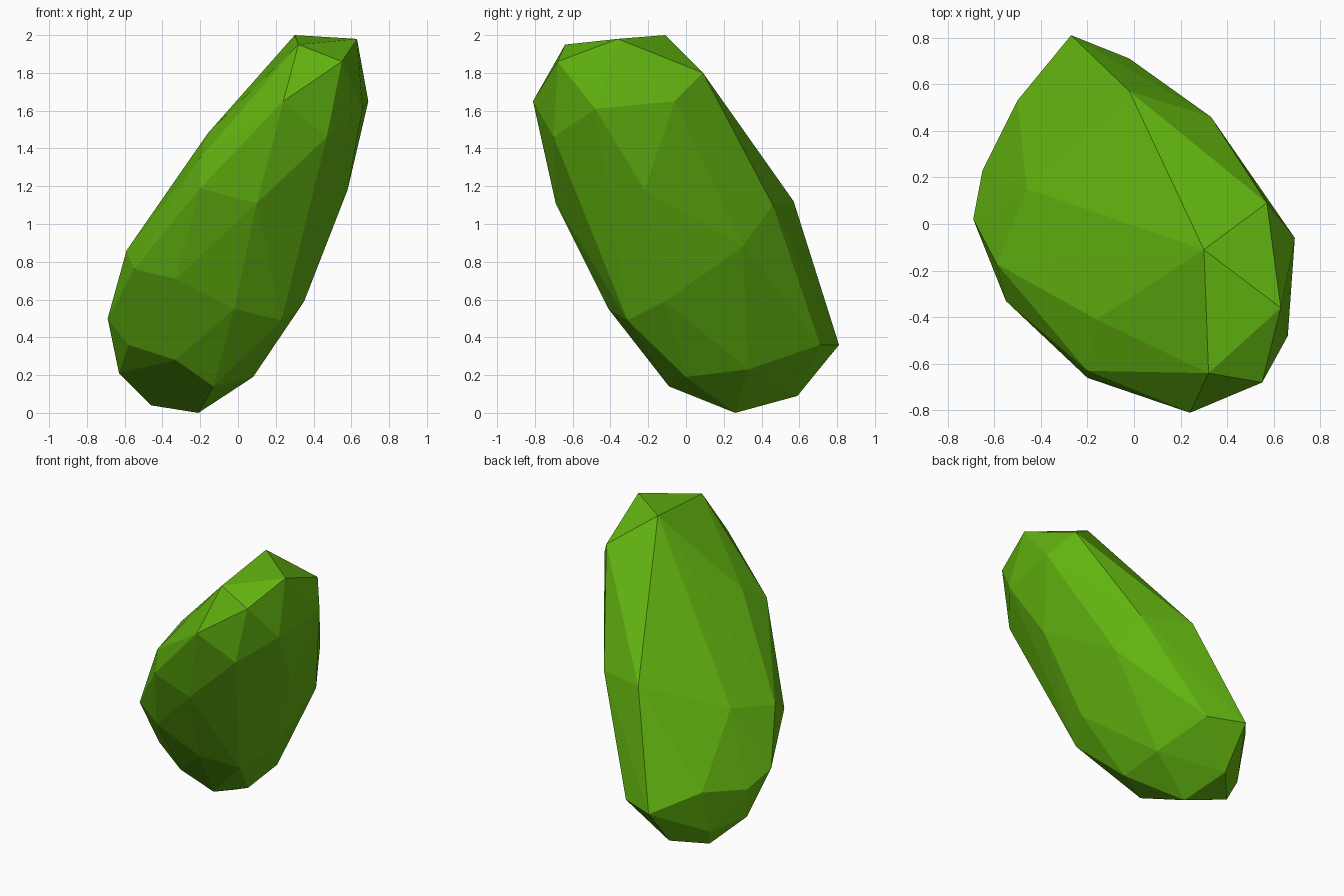
import bpy
import bmesh
from mathutils import Vector

# Remove the default object
default_cube = bpy.data.objects.get("Cube")
if default_cube:
    bpy.data.objects.remove(default_cube, do_unlink=True)


def flat_material(name, colour):
    material = bpy.data.materials.new(name)
    material.use_nodes = True
    material.diffuse_color = colour
    shader = material.node_tree.nodes["Principled BSDF"]
    shader.inputs["Base Color"].default_value = colour
    shader.inputs["Roughness"].default_value = 1
    return material


# Corner points of the faceted body, grouped by region from tip to base
tip = [(.30, -.11, 2), (.63, -.36, 1.98), (.32, -.64, 1.95),
       (.55, -.68, 1.86), (.57, .09, 1.8)]
shoulder = [(.69, -.06, 1.65), (.66, -.48, 1.61), (.24, -.81, 1.65),
            (.47, -.7, 1.46), (-.16, -.41, 1.48), (-.2, -.63, 1.35)]
waist = [(.58, -.22, 1.18), (.1, -.69, 1.11), (-.2, -.66, 1.19),
         (.31, -.46, .97), (.33, .46, 1.1), (-.02, .57, 1.12),
         (-.46, .15, .92), (-.59, -.17, .86), (-.55, -.33, .76),
         (.41, .3, .88), (-.33, -.45, .71)]
lower = [(.35, -.11, .59), (-.02, -.41, .55), (.23, -.31, .49),
         (-.69, .02, .5), (-.5, .53, .47), (-.65, .23, .42),
         (-.27, .81, .36), (-.02, .71, .36), (-.58, -.06, .36)]
base = [(-.33, -.18, .28), (.08, .33, .23), (.08, 0, .19),
        (-.63, .21, .21), (-.13, -.09, .14), (-.28, .59, .09),
        (-.5, .45, .16), (-.46, .39, .04), (-.21, .26, 0)]


def faceted_solid(name, regions, material):
    """Wrap a convex, flat-faced skin around the corner points."""
    bm = bmesh.new()
    for region in regions:
        for corner in region:
            bm.verts.new(Vector(corner))
    bmesh.ops.convex_hull(bm, input=list(bm.verts))

    # Drop any corner that ended up inside the skin
    loose = [vert for vert in bm.verts if not vert.link_faces]
    bmesh.ops.delete(bm, geom=loose, context="VERTS")
    bmesh.ops.recalc_face_normals(bm, faces=list(bm.faces))
    for face in bm.faces:
        face.smooth = False

    mesh = bpy.data.meshes.new(name)
    bm.to_mesh(mesh)
    bm.free()
    mesh.materials.append(material)
    solid = bpy.data.objects.new(name, mesh)
    bpy.context.collection.objects.link(solid)
    return solid


# Single leaning faceted body
leaf_green = flat_material("leaf green", (.12, .45, .005, 1))
faceted_solid("faceted_body", [tip, shoulder, waist, lower, base], leaf_green)
